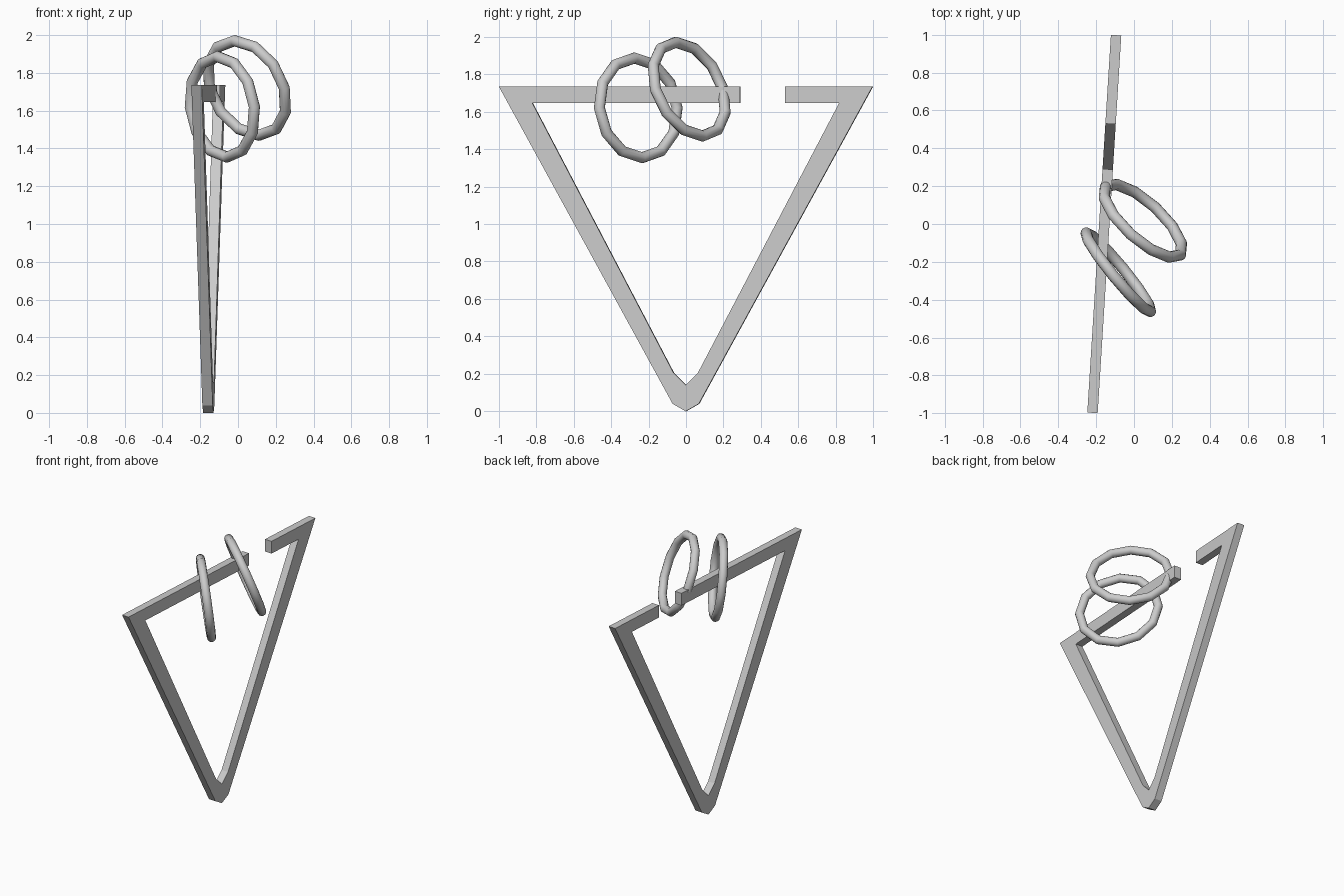
import bpy, bmesh, math
from mathutils import Matrix, Vector

cube = bpy.data.objects.get("Cube")
if cube:
    bpy.data.objects.remove(cube)

# One plain metal grey
grey = bpy.data.materials.new("metal grey")
grey.use_nodes = True
colour = (0.6, 0.6, 0.6, 1)
grey.diffuse_color = colour
grey.node_tree.nodes["Principled BSDF"].inputs["Base Color"].default_value = colour


def add_object(name, bm, matrix):
    bmesh.ops.recalc_face_normals(bm, faces=bm.faces)
    mesh = bpy.data.meshes.new(name)
    bm.to_mesh(mesh)
    bm.free()
    mesh.materials.append(grey)
    obj = bpy.data.objects.new(name, mesh)
    obj.matrix_world = matrix
    bpy.context.collection.objects.link(obj)
    return obj


# Open triangular frame: flat outline in y and z, extruded along x
THICK = 0.055
TOP, UNDER = 1.735, 1.645
outer = [(-1, TOP), (-0.07, 0.04), (0, 0), (0.07, 0.04), (1, TOP)]
inner = [(0.82, UNDER), (0.065, 0.205), (0, 0.14), (-0.065, 0.205), (-0.82, UNDER)]
right_end = [(0.53, TOP), (0.53, UNDER)]
left_end = [(0.29, UNDER), (0.29, TOP)]
bm = bmesh.new()
face = bm.faces.new([bm.verts.new((-THICK / 2, y, z))
                     for y, z in outer + right_end + inner + left_end])
side = bmesh.ops.extrude_face_region(bm, geom=[face])
bmesh.ops.translate(bm, vec=(THICK, 0, 0),
                    verts=[v for v in side["geom"] if isinstance(v, bmesh.types.BMVert)])
turn = Matrix.Rotation(-math.atan(0.0625), 4, "Z")
add_object("triangle_frame", bm, Matrix.Translation((-0.157, 0, 0)) @ turn)


# Rings: coarse torus, smooth shaded, facing along the given axis
def ring(name, centre, axis, major=0.268, minor=0.03, segments=12, sides=12):
    bm = bmesh.new()
    loops = []
    for i in range(segments):
        a = math.tau * i / segments
        loop = []
        for j in range(sides):
            b = math.tau * j / sides
            r = major + minor * math.cos(b)
            loop.append(bm.verts.new((r * math.cos(a), r * math.sin(a), minor * math.sin(b))))
        loops.append(loop)
    for i in range(segments):
        here, ahead = loops[i], loops[(i + 1) % segments]
        for j in range(sides):
            k = (j + 1) % sides
            bm.faces.new((here[j], ahead[j], ahead[k], here[k])).smooth = True
    n = Vector(axis).normalized()
    u = Vector((0, 0, 1)).cross(n).normalized()
    basis = Matrix((u, n.cross(u), n)).transposed().to_4x4()
    add_object(name, bm, Matrix.Translation(centre) @ basis)


ring("front_ring", (-0.083, -0.255, 1.62), (0.77, 0.63, 0.12))
ring("back_ring", (0.047, 0.017, 1.72), (0.63, 0.69, 0.36))
